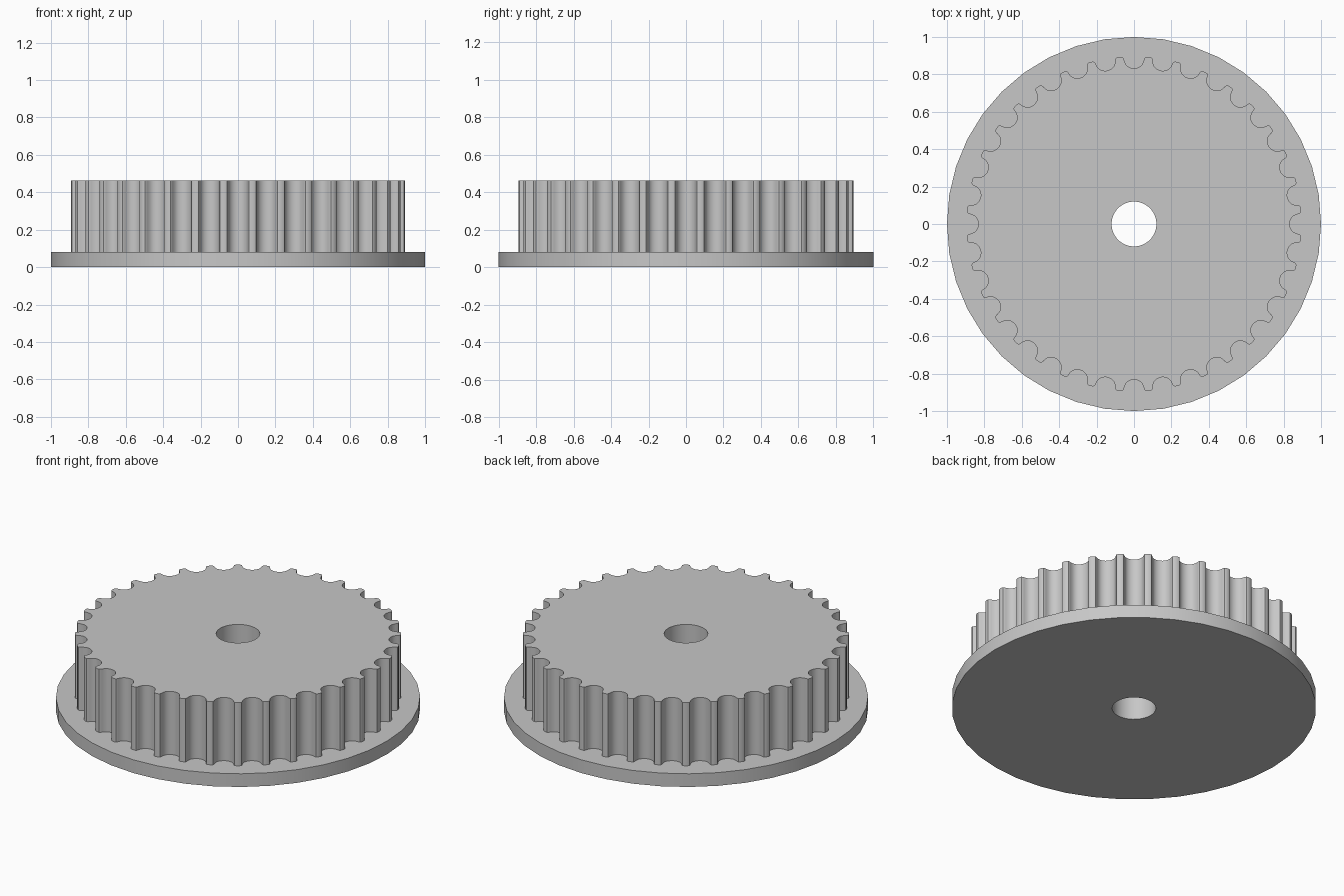
import bpy
import bmesh
from math import sin, cos, pi, sqrt

if "Cube" in bpy.data.objects:
    bpy.data.objects.remove(bpy.data.objects["Cube"], do_unlink=True)

TEETH = 36
MM = 0.08                # model units per millimetre of the belt profile
TIP_RADIUS = 0.896
BORE_RADIUS = 0.12
FLANGE_TOP = 0.08
TOP = 0.463
WIDEN = 1.134            # clearance added to the groove width

# Half of one belt groove: (half width, depth) from the tip to the floor
GROOVE = [(0.747, 0), (0.648, 0.037), (0.598, 0.131), (0.579, 0.238),
          (0.547, 0.343), (0.505, 0.444), (0.452, 0.540), (0.358, 0.637),
          (0.248, 0.707), (0.127, 0.750), (0, 0.765)]

grey = bpy.data.materials.new("plain grey")
grey.use_nodes = True
colour = (0.57, 0.57, 0.57, 1)
grey.diffuse_color = colour
grey.node_tree.nodes["Principled BSDF"].inputs["Base Color"].default_value = colour


def circle(radius, sides):
    return [(radius * cos(2 * pi * i / sides), radius * sin(2 * pi * i / sides))
            for i in range(sides)]


def toothed_outline():
    half = GROOVE[0][0] * WIDEN * MM
    mouth = sqrt(TIP_RADIUS ** 2 - half ** 2)
    right = [(mouth - d * MM, -w * WIDEN * MM) for w, d in GROOVE]
    groove = right + [(r, -s) for r, s in reversed(right[:-1])]
    points = []
    for i in range(TEETH):
        a = 2 * pi * i / TEETH
        points += [(r * cos(a) - s * sin(a), r * sin(a) + s * cos(a))
                   for r, s in groove]
        # middle of the tooth tip
        b = a + pi / TEETH
        points.append((TIP_RADIUS * cos(b), TIP_RADIUS * sin(b)))
    return points


def bored_prism(name, outline, hole, z0, z1, bottom=True):
    """Extrude an outline with a hole through it."""
    bm = bmesh.new()
    caps = []
    for z in (z0, z1):
        loops = [[bm.verts.new((x, y, z)) for x, y in pts]
                 for pts in (outline, hole)]
        edges = [bm.edges.new((lp[i - 1], lp[i]))
                 for lp in loops for i in range(len(lp))]
        caps.append(loops)
        if z == z1 or bottom:
            bmesh.ops.triangle_fill(bm, edges=edges, use_beauty=True,
                                    normal=(0, 0, 1))
    for low, high in zip(*caps):
        for i in range(len(low)):
            bm.faces.new((low[i - 1], low[i], high[i], high[i - 1]))
    bmesh.ops.recalc_face_normals(bm, faces=bm.faces)
    # Make sure the top cap looks upward
    top = max(bm.faces, key=lambda f: f.calc_center_median().z)
    if top.normal.z < 0:
        bmesh.ops.reverse_faces(bm, faces=bm.faces)
    mesh = bpy.data.meshes.new(name)
    bm.to_mesh(mesh)
    bm.free()
    mesh.materials.append(grey)
    obj = bpy.data.objects.new(name, mesh)
    bpy.context.collection.objects.link(obj)
    bpy.ops.object.select_all(action='DESELECT')
    obj.select_set(True)
    bpy.context.view_layer.objects.active = obj
    bpy.ops.object.shade_smooth_by_angle(angle=pi / 6)
    return obj


bore = circle(BORE_RADIUS, 40)

# Base flange, and the toothed wheel standing on it
bored_prism("base_flange", circle(1, 40), bore, 0, FLANGE_TOP)
bored_prism("toothed_wheel", toothed_outline(), bore, FLANGE_TOP, TOP, bottom=False)
